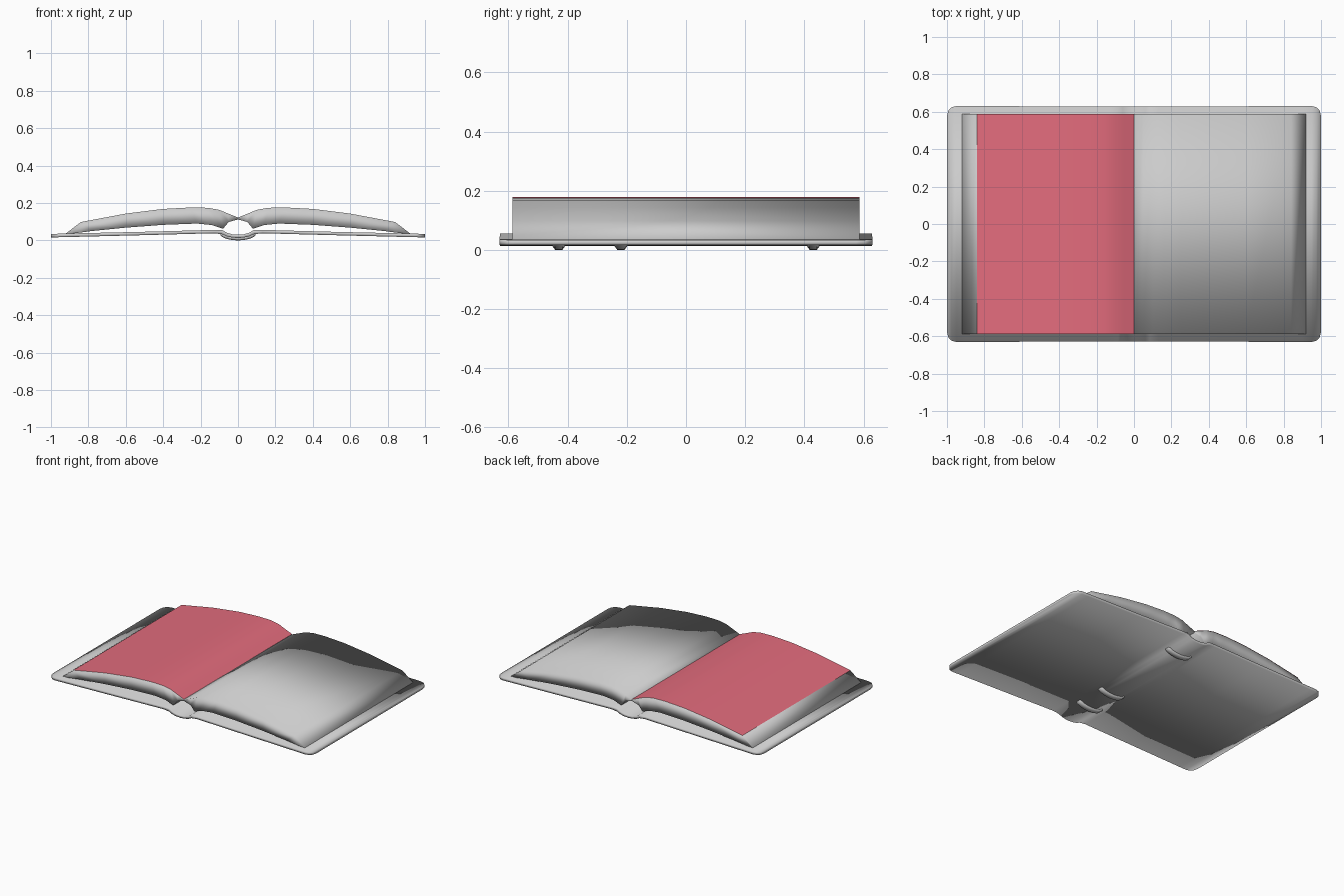
import bpy, bmesh, math

if "Cube" in bpy.data.objects:
    bpy.data.objects.remove(bpy.data.objects["Cube"])


def material(name, rgb):
    m = bpy.data.materials.new(name)
    m.diffuse_color = (*rgb, 1)
    m.use_nodes = True
    m.node_tree.nodes["Principled BSDF"].inputs["Base Color"].default_value = m.diffuse_color
    return m


GREY = material("soft grey", (0.6, 0.6, 0.6))
RED = material("rose red", (0.77, 0.15, 0.205))


def finish(name, bm, mat):
    bmesh.ops.recalc_face_normals(bm, faces=bm.faces)
    me = bpy.data.meshes.new(name)
    bm.to_mesh(me)
    bm.free()
    me.materials.append(mat)
    for p in me.polygons:
        p.use_smooth = True
    ob = bpy.data.objects.new(name, me)
    bpy.context.collection.objects.link(ob)
    return ob


def loft(name, rings, mat):
    """Skin a row of closed rings and cap both ends."""
    bm = bmesh.new()
    rows = [[bm.verts.new(p) for p in r] for r in rings]
    n = len(rows[0])
    for a, b in zip(rows, rows[1:]):
        for i in range(n):
            j = (i + 1) % n
            bm.faces.new((a[i], a[j], b[j], b[i]))
    bm.faces.new(rows[0])
    bm.faces.new(rows[-1][::-1])
    return finish(name, bm, mat)


def box_ring(x, half_y, top, bottom, bottom_x=None):
    bx = x if bottom_x is None else bottom_x
    return [(x, -half_y, top), (x, half_y, top),
            (bx, half_y, bottom), (bx, -half_y, bottom)]


# Cover: one thin slab with a dipped spine and rounded corners
# (x, half depth, top, bottom)
half = [(0, .628, .030, .013), (.03, .628, .032, .015), (.06, .628, .041, .021),
        (.085, .628, .056, .033), (.13, .628, .056, .038), (.5, .629, .046, .028),
        (.9, .631, .037, .018), (.95, .631, .036, .017), (.975, .624, .035, .016),
        (.993, .606, .034, .016), (1, .575, .033, .016)]
stations = [(-x, y, t, b) for x, y, t, b in half[:0:-1]] + half
loft("cover", [box_ring(*s) for s in stations], GREY)

# Page blocks: paired top and bottom curves from the gutter outwards
PAGE_Y = .587
top = [(0, .122), (.05, .142), (.10, .163), (.16, .174), (.25, .176),
       (.40, .168), (.60, .143), (.84, .098), (.92, .037)]
bottom = [(0, .112), (.05, .098), (.08, .062), (.14, .082), (.22, .090),
          (.40, .083), (.60, .068), (.78, .050), (.915, .033)]
for name, s in (("left_pages", -1), ("right_pages", 1)):
    loft(name, [box_ring(s * tx, PAGE_Y, tz, bz, s * bx)
                for (tx, tz), (bx, bz) in zip(top, bottom)], GREY)

# Coloured sheet lying on the left pages
bm = bmesh.new()
rows = [[bm.verts.new((-x, y, z + .002)) for y in (-PAGE_Y, PAGE_Y)]
        for x, z in top[:-1]]
for a, b in zip(rows, rows[1:]):
    bm.faces.new((a[0], a[1], b[1], b[0]))
sheet = finish("left_sheet", bm, RED)
if sheet.data.polygons[0].normal.z < 0:
    sheet.data.flip_normals()

# Raised ribs across the underside of the spine
for k, yc in enumerate((-.43, -.22, .43)):
    rings = []
    for i in range(13):
        a = math.pi * i / 12
        x, low = -.095 * math.cos(a), .035 - .035 * math.sin(a)
        up = low + .016
        rings.append([(x, yc - .024, up), (x, yc + .024, up),
                      (x, yc + .012, low), (x, yc - .012, low)])
    loft(f"spine_rib_{k + 1}", rings, GREY)
